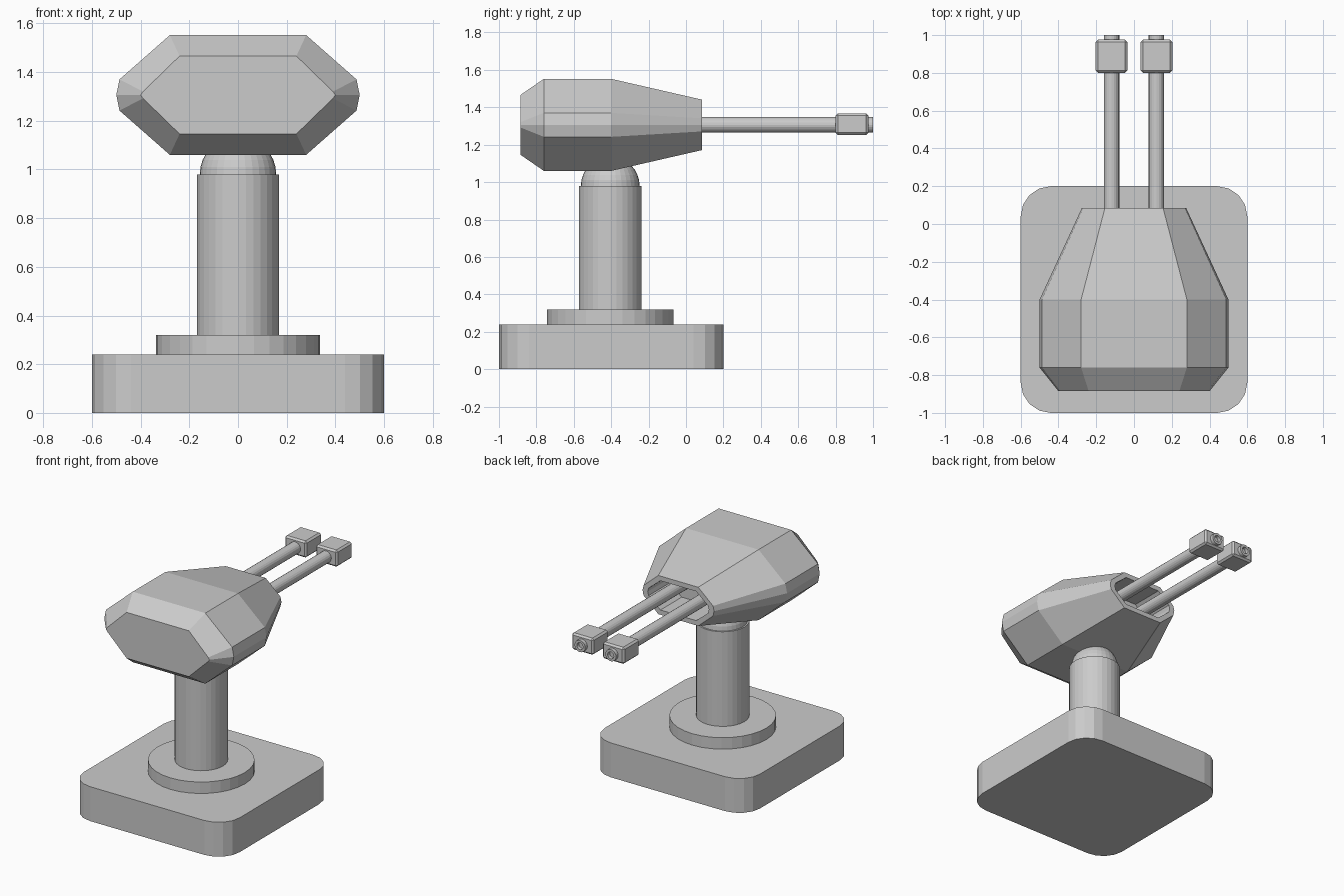
import bpy, bmesh, math

if "Cube" in bpy.data.objects:
    bpy.data.objects.remove(bpy.data.objects["Cube"])

PIVOT_Y = -0.405   # centre line of the pedestal
GUN_Z = 1.306      # height of the barrels and head centre


def make_object(name, bm):
    bmesh.ops.recalc_face_normals(bm, faces=bm.faces)
    mesh = bpy.data.meshes.new(name)
    bm.to_mesh(mesh)
    bm.free()
    obj = bpy.data.objects.new(name, mesh)
    bpy.context.collection.objects.link(obj)
    return obj


def loft(name, rings):
    """Skin a list of equal-length point rings and cap both ends."""
    bm = bmesh.new()
    loops = [[bm.verts.new(p) for p in ring] for ring in rings]
    n = len(loops[0])
    for a, b in zip(loops, loops[1:]):
        for i in range(n):
            j = (i + 1) % n
            bm.faces.new((a[i], a[j], b[j], b[i]))
    bm.faces.new(loops[0])
    bm.faces.new(loops[-1])
    return make_object(name, bm)


def circle(n, r):
    return [(r * math.cos(2 * math.pi * i / n), r * math.sin(2 * math.pi * i / n))
            for i in range(n)]


def upright(name, profile, n=32):
    """Round part on the pedestal axis from (radius, z) pairs."""
    return loft(name, [[(x, PIVOT_Y + y, z) for x, y in circle(n, r)]
                       for r, z in profile])


def box(name, center, size, edge_filter, offset, segments):
    bm = bmesh.new()
    bmesh.ops.create_cube(bm, size=1)
    for v in bm.verts:
        v.co = [c + s * k for c, s, k in zip(center, size, v.co)]
    edges = [e for e in bm.edges if edge_filter(e)]
    bmesh.ops.bevel(bm, geom=edges, offset=offset, segments=segments,
                    profile=0.5, affect='EDGES')
    return make_object(name, bm)


# Base slab with rounded vertical corners
box("base_plate", (0, -0.4, 0.12), (1.2, 1.2, 0.24),
    lambda e: abs(e.verts[0].co.z - e.verts[1].co.z) > 0.1, 0.16, 4)

# Pedestal: flange, column and domed joint
upright("base_flange", [(0.337, 0.24), (0.337, 0.32)])
upright("column", [(0.168, 0.32), (0.168, 0.98)])
dome = [(0.157 * math.cos(a), 0.98 + 0.157 * math.sin(a))
        for a in (math.radians(d) for d in range(0, 90, 11))]
upright("joint_dome", dome)


# Faceted head, open at the front with a recess
def head_ring(y, top_w, top_h, side_w, side_h, mid_w):
    quarter = [(top_w, top_h), (side_w, side_h), (mid_w, 0),
               (side_w, -side_h), (top_w, -top_h)]
    outline = quarter + [(-x, z) for x, z in reversed(quarter)]
    return [(x, y, GUN_Z + z) for x, z in outline]


loft("head", [head_ring(*s) for s in (
    (-0.885, 0.24, 0.16, 0.39, 0.014, 0.4),
    (-0.76, 0.28, 0.246, 0.487, 0.064, 0.5),
    (-0.4, 0.28, 0.246, 0.487, 0.064, 0.5),
    (0.085, 0.154, 0.135, 0.268, 0.035, 0.276),
    (0.085, 0.138, 0.102, 0.229, 0.026, 0.236),
    (-0.15, 0.138, 0.102, 0.229, 0.026, 0.236))])

# Twin barrels with bored tips, each carrying a muzzle block
for side, x0 in (("left", -0.119), ("right", 0.119)):
    profile = [(0.041, -0.16), (0.041, 1.0), (0.024, 1.0), (0.024, 0.96)]
    loft(side + "_barrel", [[(x0 + x, y, GUN_Z + z) for x, z in circle(20, r)]
                            for r, y in profile])
    box(side + "_muzzle", (x0, 0.888, GUN_Z + 0.004), (0.167, 0.175, 0.116),
        lambda e: True, 0.012, 1)
